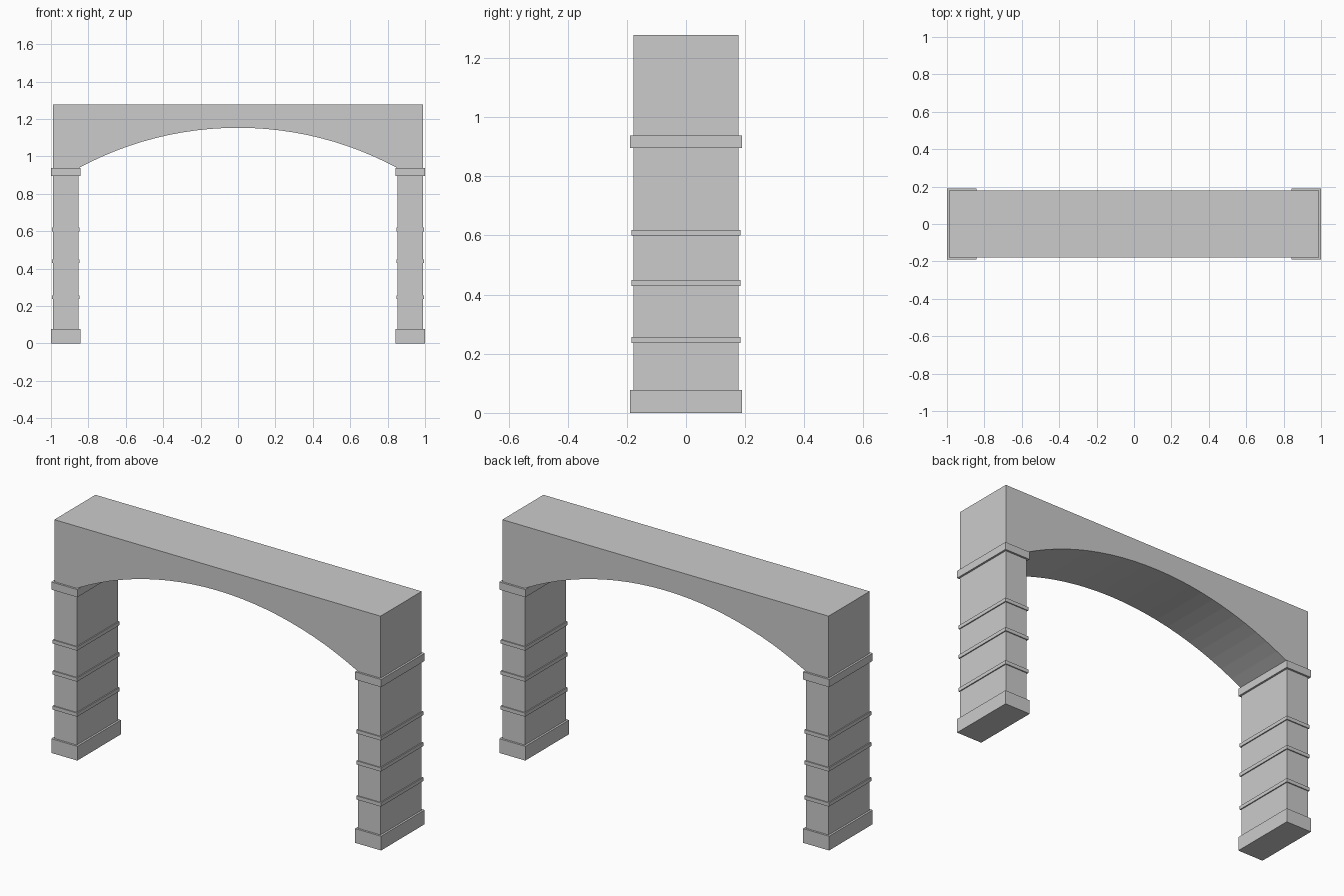
import bpy, bmesh
from math import asin, sin, cos

if "Cube" in bpy.data.objects:
    bpy.data.objects.remove(bpy.data.objects["Cube"])

PILLAR_X = 0.921      # pillar centre distance from the middle
HALF_W, HALF_D = 0.068, 0.178
SPRING, APEX, TOP = 0.937, 1.153, 1.277
SPAN = PILLAR_X - HALF_W


def mesh_object(name, bm):
    bmesh.ops.recalc_face_normals(bm, faces=bm.faces)
    me = bpy.data.meshes.new(name)
    bm.to_mesh(me)
    bm.free()
    ob = bpy.data.objects.new(name, me)
    bpy.context.collection.objects.link(ob)
    return ob


def block(name, x, z0, z1, grow):
    """Box around the pillar axis, wider than the shaft by grow on each side."""
    bm = bmesh.new()
    bmesh.ops.create_cube(bm, size=1)
    for v in bm.verts:
        v.co.x = x + v.co.x * 2 * (HALF_W + grow)
        v.co.y *= 2 * (HALF_D + grow)
        v.co.z = z0 if v.co.z < 0 else z1
    return mesh_object(name, bm)


# Pillars: shaft, plinth, three thin bands and a capital
for side, x in (("left", -PILLAR_X), ("right", PILLAR_X)):
    block(f"{side}_pillar_shaft", x, 0.078, 0.895, 0)
    block(f"{side}_pillar_base", x, 0, 0.078, 0.011)
    block(f"{side}_pillar_capital", x, 0.895, SPRING, 0.011)
    for i, z in enumerate((0.237, 0.429, 0.599), 1):
        block(f"{side}_pillar_band_{i}", x, z, z + 0.02, 0.006)

# Arched beam: circular-arc underside, flat top, extruded through the depth
rise = APEX - SPRING
radius = (SPAN ** 2 + rise ** 2) / (2 * rise)
half_angle = asin(SPAN / radius)
SEGMENTS = 24
outer = PILLAR_X + HALF_W
profile = [(outer, SPRING), (outer, TOP), (-outer, TOP), (-outer, SPRING)]
for i in range(SEGMENTS + 1):
    a = half_angle * (2 * i / SEGMENTS - 1)
    profile.append((radius * sin(a), APEX - radius + radius * cos(a)))

bm = bmesh.new()
face = bm.faces.new([bm.verts.new((x, -HALF_D, z)) for x, z in profile])
ext = bmesh.ops.extrude_face_region(bm, geom=[face], use_keep_orig=True)
for v in ext["geom"]:
    if isinstance(v, bmesh.types.BMVert):
        v.co.y = HALF_D
mesh_object("arched_beam", bm)
